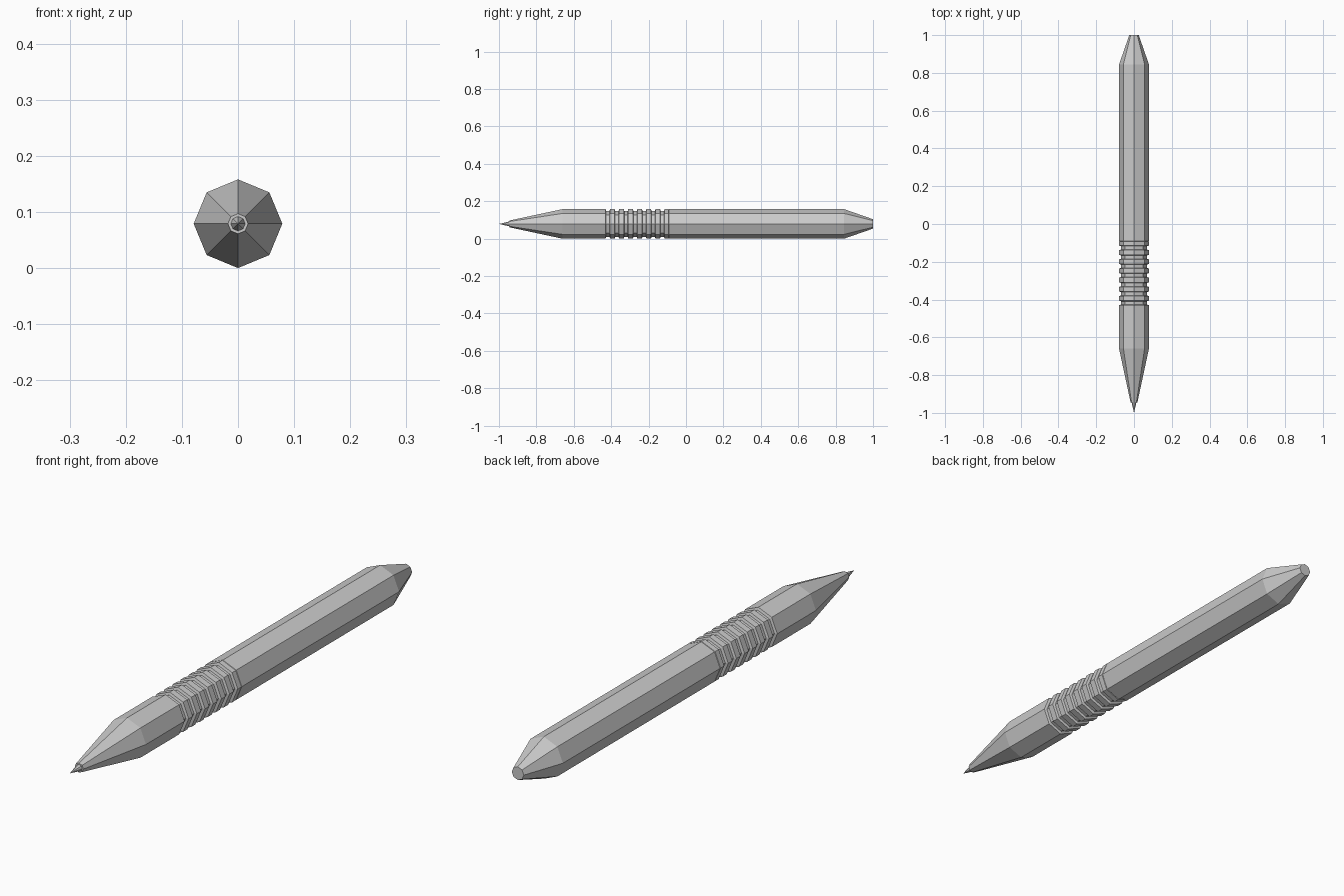
import bpy, bmesh, math

if "Cube" in bpy.data.objects:
    bpy.data.objects.remove(bpy.data.objects["Cube"])

CZ = 0.079  # height of the pen axis


def lathe(name, profile, sides=8):
    """Spin (y, radius) points about the pen axis; radius 0 makes a point."""
    bm = bmesh.new()
    rings = []
    for y, r in profile:
        if r == 0:
            rings.append([bm.verts.new((0, y, CZ))] * sides)
            continue
        rings.append([bm.verts.new((r * math.cos(2 * math.pi * i / sides), y,
                                    CZ + r * math.sin(2 * math.pi * i / sides)))
                      for i in range(sides)])
    for a, b in zip(rings, rings[1:]):
        for i in range(sides):
            j = (i + 1) % sides
            quad = list(dict.fromkeys((a[i], a[j], b[j], b[i])))
            bm.faces.new(quad)
    for ring, r in ((rings[0], profile[0][1]), (rings[-1], profile[-1][1])):
        if r > 0:
            bm.faces.new(ring)
    bmesh.ops.recalc_face_normals(bm, faces=bm.faces)
    mesh = bpy.data.meshes.new(name)
    bm.to_mesh(mesh)
    bm.free()
    obj = bpy.data.objects.new(name, mesh)
    bpy.context.collection.objects.link(obj)
    return obj


R, GROOVE = 0.079, 0.069

# Octagonal body with nose cone, ribbed grip, barrel and tapered end
profile = [(-0.945, 0.018), (-0.66, R)]
start, pitch, count = -0.43, 0.0486, 7
for k in range(count):
    y = start + k * pitch
    profile += [(y, R), (y + 0.003, GROOVE), (y + 0.021, GROOVE), (y + 0.024, R)]
profile += [(-0.093, R), (-0.092, R - 0.002), (-0.09, R), (0.845, R), (1.0, 0.025)]
lathe("pen_body", profile)

# Fine writing point
lathe("writing_tip", [(-1.0, 0), (-0.94, 0.014)], 8)
